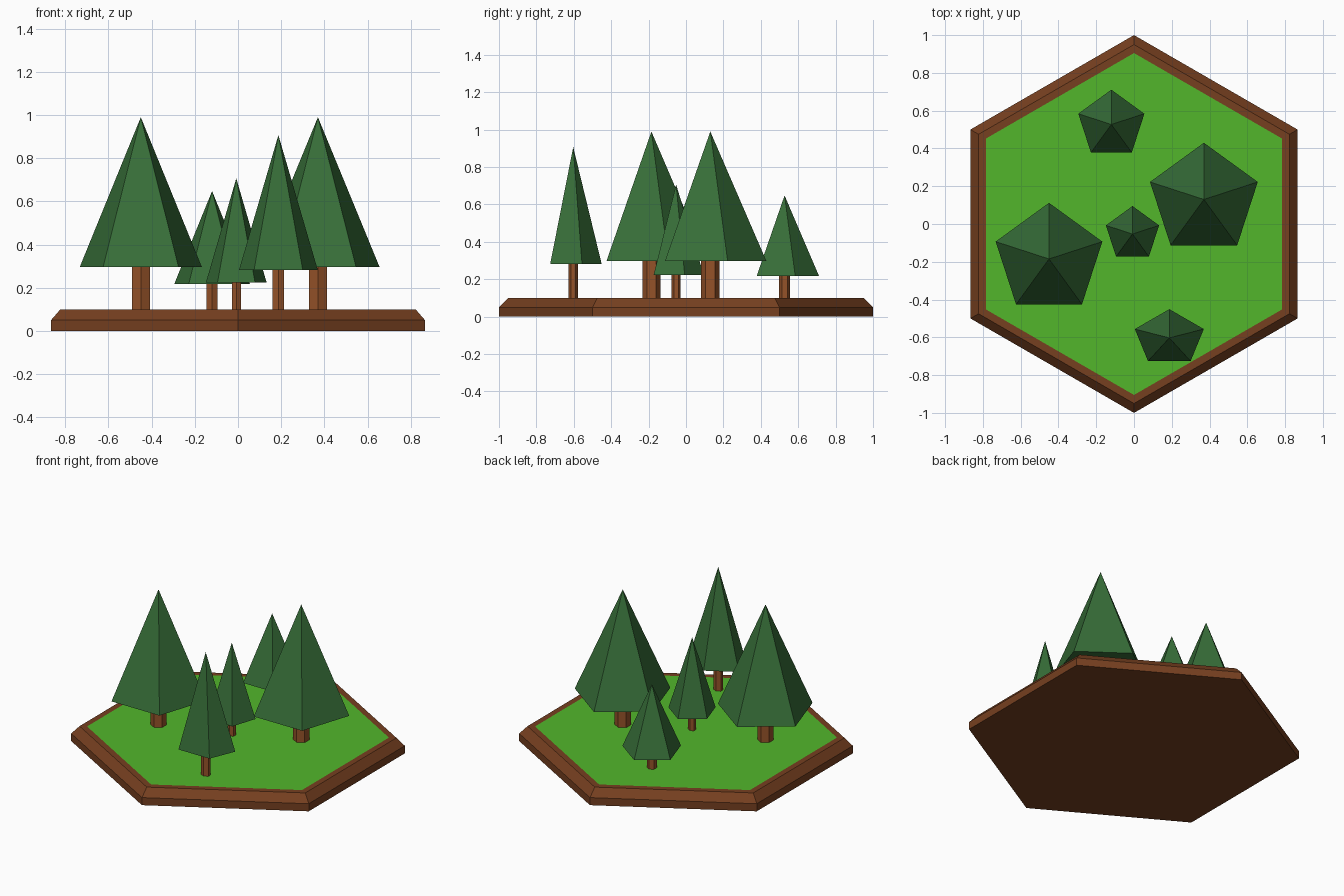
import bpy, bmesh
from math import cos, sin, pi

if "Cube" in bpy.data.objects:
    bpy.data.objects.remove(bpy.data.objects["Cube"])


def material(name, rgb):
    m = bpy.data.materials.new(name)
    m.diffuse_color = (*rgb, 1)
    m.use_nodes = True
    m.node_tree.nodes["Principled BSDF"].inputs["Base Color"].default_value = m.diffuse_color
    return m


wood = material("base_brown", (0.18, 0.05, 0.014))
grass = material("grass_green", (0.085, 0.47, 0.024))
bark = material("bark_brown", (0.30, 0.085, 0.022))
leaf = material("leaf_green", (0.038, 0.155, 0.04))


def ring(bm, sides, rx, ry, z):
    # polygon ring with one corner pointing to +y
    return [bm.verts.new((rx * cos(pi / 2 + 2 * pi * i / sides),
                          ry * sin(pi / 2 + 2 * pi * i / sides), z))
            for i in range(sides)]


def bridge(bm, a, b):
    n = len(a)
    for i in range(n):
        j = (i + 1) % n
        bm.faces.new((a[i], a[j], b[j], b[i]))


def finish(bm, name, mats, loc=(0, 0, 0)):
    bmesh.ops.recalc_face_normals(bm, faces=bm.faces)
    me = bpy.data.meshes.new(name)
    bm.to_mesh(me)
    bm.free()
    for m in mats:
        me.materials.append(m)
    ob = bpy.data.objects.new(name, me)
    ob.location = loc
    bpy.context.collection.objects.link(ob)


# Hexagonal base: bevelled wooden rim with a grass top
bm = bmesh.new()
rings = [ring(bm, 6, r, r, z)
         for r, z in ((1, 0), (1, 0.05), (0.95, 0.1), (0.905, 0.1))]
for a, b in zip(rings, rings[1:]):
    bridge(bm, a, b)
bm.faces.new(rings[0][::-1])
bm.faces.new(rings[-1]).material_index = 1
finish(bm, "hexagonal_base", [wood, grass])

# Trees: x, y, crown radius x, crown radius y, crown bottom, tip height
trees = [
    (-0.45, -0.185, 0.297, 0.297, 0.297, 0.99),
    (0.37, 0.13, 0.30, 0.30, 0.297, 0.99),
    (-0.12, 0.527, 0.184, 0.184, 0.218, 0.648),
    (-0.008, -0.053, 0.148, 0.148, 0.224, 0.707),
    (0.187, -0.603, 0.192, 0.152, 0.282, 0.907),
]
for n, (x, y, rx, ry, z0, z1) in enumerate(trees, 1):
    # Six-sided trunk
    bm = bmesh.new()
    low = ring(bm, 6, rx * 0.163, ry * 0.163, 0.1)
    top = ring(bm, 6, rx * 0.163, ry * 0.163, z0)
    bridge(bm, low, top)
    bm.faces.new(low[::-1])
    bm.faces.new(top)
    finish(bm, f"tree_{n}_trunk", [bark], (x, y, 0))

    # Five-sided cone crown
    bm = bmesh.new()
    rim = ring(bm, 5, rx, ry, z0)
    tip = bm.verts.new((0, 0, z1))
    for i in range(5):
        bm.faces.new((rim[i], rim[(i + 1) % 5], tip))
    bm.faces.new(rim[::-1])
    finish(bm, f"tree_{n}_crown", [leaf], (x, y, 0))
